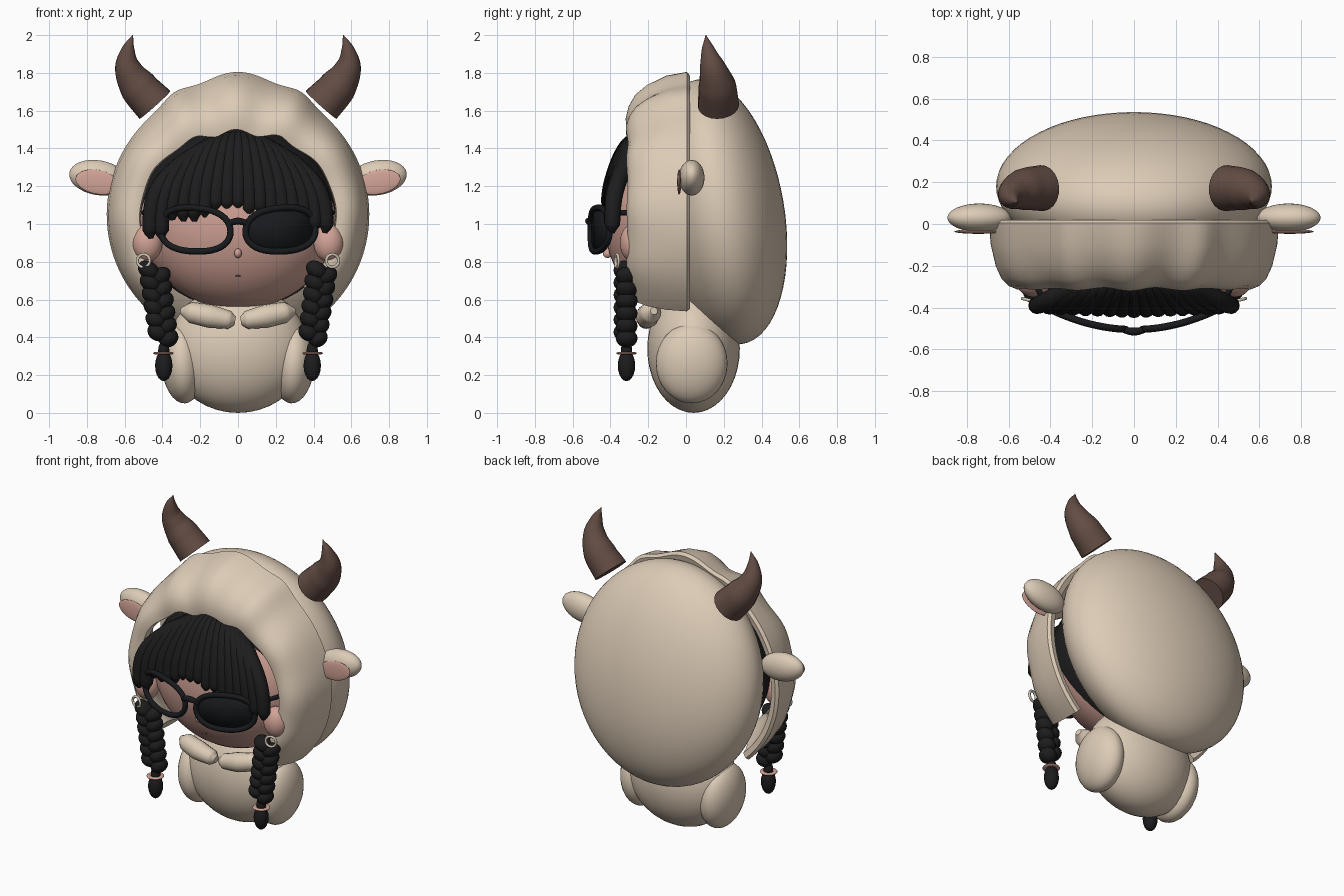
import bpy, bmesh, math, random
from mathutils import Vector

random.seed(4)
cube = bpy.data.objects.get("Cube")
if cube:
    bpy.data.objects.remove(cube, do_unlink=True)


def material(name, r, g, b):
    m = bpy.data.materials.new(name)
    m.use_nodes = True
    m.diffuse_color = (r, g, b, 1)
    bsdf = next(n for n in m.node_tree.nodes if n.type == 'BSDF_PRINCIPLED')
    bsdf.inputs["Base Color"].default_value = (r, g, b, 1)
    bsdf.inputs["Roughness"].default_value = 0.7
    return m


CREAM = material("cream fleece", .72, .60, .47)
SKIN = material("rosy skin", .65, .37, .31)
HORN = material("horn brown", .125, .073, .058)
HAIR = material("black hair", .012, .012, .013)
FRAME = material("glasses black", .009, .010, .012)
METAL = material("pale metal", .62, .56, .46)
LIP = material("lip brown", .25, .11, .09)


def finish(ob, name, mat):
    ob.name = name
    ob.data.materials.clear()
    ob.data.materials.append(mat)
    bpy.ops.object.select_all(action='DESELECT')
    ob.select_set(True)
    bpy.context.view_layer.objects.active = ob
    bpy.ops.object.shade_smooth_by_angle(angle=math.radians(45))
    return ob


def ball(name, mat, loc, radii, rot=(0, 0, 0), seg=32):
    bpy.ops.mesh.primitive_uv_sphere_add(segments=seg, ring_count=seg // 2, location=loc, rotation=rot)
    ob = bpy.context.object
    ob.scale = radii
    return finish(ob, name, mat)


def ring(name, mat, loc, major, minor, rot=(0, 0, 0), flat=1):
    bpy.ops.mesh.primitive_torus_add(major_radius=major, minor_radius=minor, major_segments=28,
                                     minor_segments=10, location=loc, rotation=rot)
    bpy.context.object.scale.z = flat
    return finish(bpy.context.object, name, mat)


def tube(name, mat, points, radii, closed=False, sides=4):
    """Smooth curve through the points with a round, tapering section."""
    cu = bpy.data.curves.new(name, 'CURVE')
    cu.dimensions = '3D'
    cu.bevel_depth = 1
    cu.bevel_resolution = sides
    cu.use_fill_caps = True
    cu.resolution_u = 6
    sp = cu.splines.new('BEZIER')
    sp.bezier_points.add(len(points) - 1)
    for bp, p, r in zip(sp.bezier_points, points, radii):
        bp.co = p
        bp.radius = r
        bp.handle_left_type = bp.handle_right_type = 'AUTO'
    sp.use_cyclic_u = closed
    ob = bpy.data.objects.new(name, cu)
    bpy.context.collection.objects.link(ob)
    bpy.ops.object.select_all(action='DESELECT')
    ob.select_set(True)
    bpy.context.view_layer.objects.active = ob
    bpy.ops.object.convert(target='MESH')
    return finish(bpy.context.object, name, mat)


def mesh_object(name, mat, bm):
    bmesh.ops.recalc_face_normals(bm, faces=bm.faces)
    me = bpy.data.meshes.new(name)
    bm.to_mesh(me)
    bm.free()
    ob = bpy.data.objects.new(name, me)
    bpy.context.collection.objects.link(ob)
    return finish(ob, name, mat)


# Body, back of the hood and head
ball("body", CREAM, (0, .04, .34), (.37, .245, .34), seg=40)
ball("hood_back", CREAM, (0, .18, 1.065), (.66, .34, .71), (.17, 0, 0), seg=64)
ball("head", SKIN, (0, -.06, 1.03), (.525, .375, .48), seg=48)
ball("nose", SKIN, (0, -.415, .845), (.02, .025, .025), seg=16)
ball("mouth", LIP, (0, -.353, .725), (.014, .014, .004), seg=12)

# Hair cap behind the face
bm = bmesh.new()
bmesh.ops.create_uvsphere(bm, u_segments=40, v_segments=24, radius=1)
bmesh.ops.scale(bm, vec=(.535, .385, .49), verts=bm.verts)
bmesh.ops.bisect_plane(bm, geom=bm.verts[:] + bm.edges[:] + bm.faces[:], plane_co=(0, -.09, 0),
                       plane_no=(0, -1, -.35), clear_outer=True)
bmesh.ops.translate(bm, vec=(0, -.06, 1.03), verts=bm.verts)
mesh_object("hair_cap", HAIR, bm)

# Hood front: a thick C-shaped band with soft folds, open under the chin.
# Each section point holds depth, radius factor and how far it droops at the brow.
section = [(.012, .925, 0), (.02, .975, 0), (.005, 1, 0), (-.1, .985, .015), (-.2, .95, .05), (-.26, .91, .08),
           (-.295, .86, .11), (-.312, .80, .14), (-.305, .75, .165), (-.26, .74, .15),
           (-.15, .81, .08), (-.03, .905, 0)]
bm = bmesh.new()
rows = []
steps, end = 120, 2.40
for i in range(steps + 1):
    t = -end + 2 * end * i / steps
    top = math.exp(-(t / .8) ** 2)
    r = .695 + .06 * math.exp(-(t / .28) ** 2) + .032 * math.exp(-((abs(t) - .47) / .14) ** 2)
    row = []
    for y, f, droop in section:
        front = min(1, max(0, -y / .25))
        wave = math.cos(t * 12 + .5) * (.2 + .6 * top) * front
        rr = r * (f - droop * top) + .012 * wave
        row.append(bm.verts.new((rr * math.sin(t), y - .010 * wave, 1.05 + rr * math.cos(t))))
    rows.append(row)
n = len(section)
for a, b in zip(rows, rows[1:]):
    for j in range(n):
        bm.faces.new((a[j], a[(j + 1) % n], b[(j + 1) % n], b[j]))
bm.faces.new(rows[0])
bm.faces.new(rows[-1])
mesh_object("hood_front", CREAM, bm)

# Fringe: tapered locks fanning out from the crown
strands = 17
for i in range(strands):
    u = 2 * i / (strands - 1) - 1
    a = abs(u)
    tip_z = 1.10 - .04 * a + random.uniform(-.025, .025) - (.08 if a > .8 else 0)
    x = .465 * u
    tip_y = -.41 + .02 * a
    root = (.20 * u, -.255, 1.465 - .07 * a * a)
    high = (.30 * u, -.31, 1.41 - .09 * a * a)
    mid = (.43 * u, -.385 + .01 * a, 1.24 - .07 * a * a)
    tube("fringe_lock", HAIR, [root, high, mid, (x, tip_y, tip_z), (x * .99, tip_y, tip_z - .045)],
         [.035, .045, .045, .041, .012])

# Glasses: bowed rims, one filled lens, bridge and temples


def bow(x, z):
    return Vector((x, -.505 + .6 * x * x, z))


def rim_points(s, count=24):
    pts = []
    for k in range(count):
        th = 2 * math.pi * k / count
        c, d = math.cos(th), math.sin(th)
        px = math.copysign(abs(c) ** .85, c) * .185
        pz = math.copysign(abs(d) ** .85, d) * .115
        pts.append(bow(s * (.225 + px), .97 + pz + .08 * px * (1 if d > 0 else 0.3)))
    return pts


for s in (-1, 1):
    tube("glasses_rim", FRAME, rim_points(s), [.017] * 24, closed=True)
    tube("glasses_temple", FRAME, [bow(s * .40, 1.06), (s * .45, -.33, 1.06), (s * .50, -.20, 1.06)], [.014] * 3)
tube("glasses_bridge", FRAME, [bow(-.06, 1.0), (0, -.515, 1.015), bow(.06, 1.0)], [.015, .019, .015])
bm = bmesh.new()
edge = [bm.verts.new(p) for p in rim_points(1)]
hub = bm.verts.new(bow(.225, .97))
for k in range(len(edge)):
    bm.faces.new((hub, edge[k], edge[(k + 1) % len(edge)]))
lens = mesh_object("dark_lens", FRAME, bm)
lens.modifiers.new("thickness", 'SOLIDIFY').thickness = .012

# Paired parts
for s in (-1, 1):
    ball("arm", CREAM, (s * .295, .03, .262), (.112, .19, .212), (0, s * .07, 0))
    tube("collar", CREAM, [(s * .015, -.21, .487), (s * .045, -.21, .492), (s * .15, -.205, .512),
                           (s * .25, -.185, .532), (s * .30, -.17, .54)], [.022, .048, .062, .056, .02], sides=6)
    ball("skin_ear", SKIN, (s * .48, -.28, .90), (.08, .07, .10))

    # Animal ears with a thin inner patch
    ball("hood_ear", CREAM, (s * .74, .03, 1.245), (.155, .068, .092), (0, s * -.17, 0))
    ball("inner_ear", SKIN, (s * .745, -.036, 1.222), (.117, .011, .064), (0, s * -.2, 0))

    # Horn
    tube("horn", HORN, [(s * .44, .172, 1.63), (s * .53, .165, 1.73), (s * .583, .14, 1.83),
                        (s * .582, .118, 1.92), (s * .557, .105, 2.0)], [.110, .100, .070, .037, .002], sides=8)

    # Braid of plump lobes that cross from side to side, tie and tuft
    count = 12
    for k in range(count):
        f = k / (count - 1)
        side = 1 if k % 2 else -1
        w = .062 - .008 * f
        ball("braid_lobe", HAIR, (s * (.445 - .05 * f) + side * .028, -.32 + side * .006, .755 - .36 * f),
             (w, .058, .046), (0, side * -.6, 0), seg=20)
    ball("braid_tuft", HAIR, (s * .393, -.315, .25), (.046, .046, .082), seg=20)
    ball("braid_neck", HAIR, (s * .393, -.315, .33), (.03, .03, .05), seg=16)
    ring("braid_tie", SKIN, (s * .395, -.315, .316), .040, .014, flat=.5)
    ring("earring", METAL, (s * .50, -.365, .805), .034, .008, (math.pi / 2, 0, s * .25))
